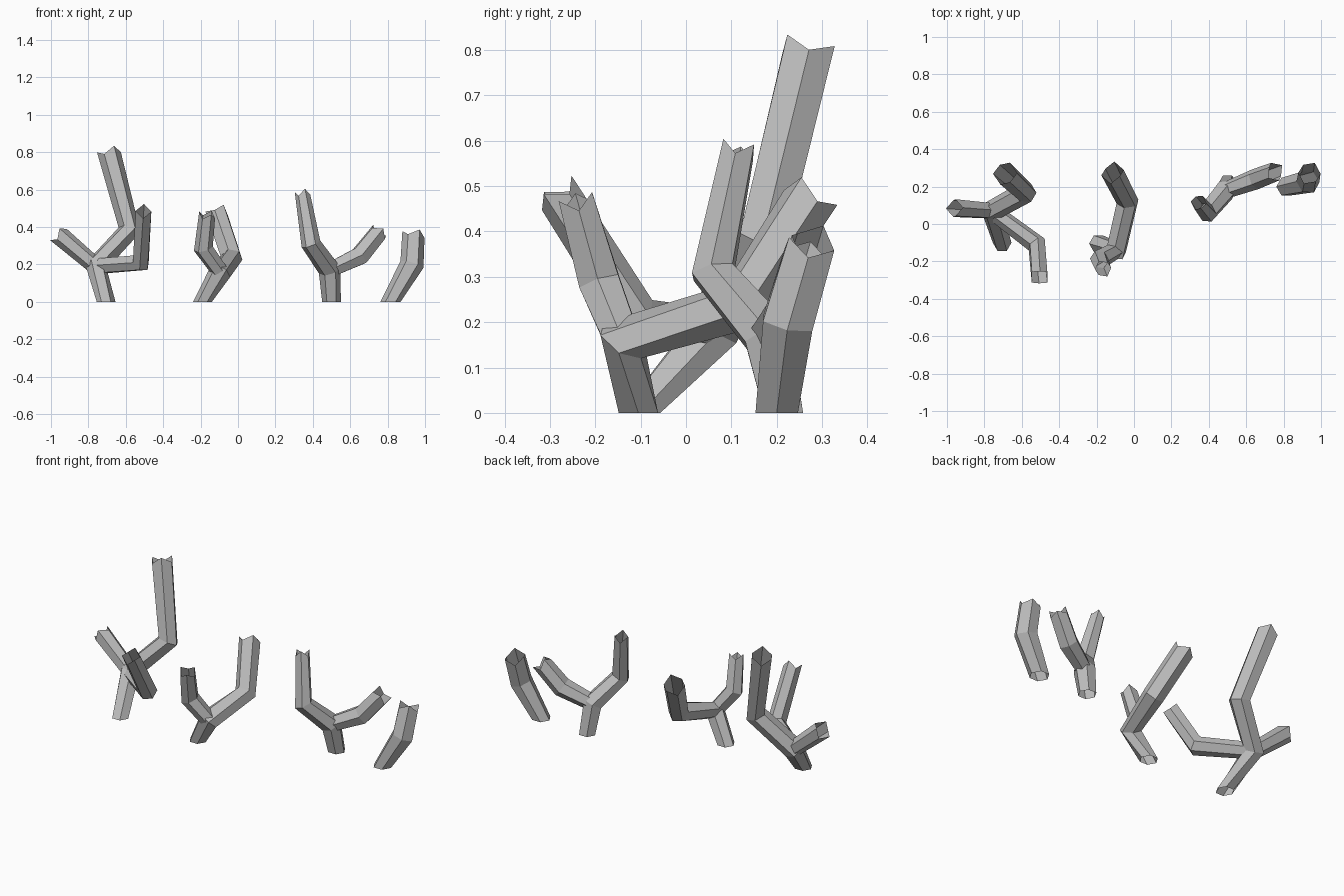
import bpy
import bmesh
from math import cos, sin, tau
from mathutils import Vector

cube = bpy.data.objects.get("Cube")
if cube:
    bpy.data.objects.remove(cube, do_unlink=True)

SIDES = 6

# Single pale stone colour
stone = bpy.data.materials.new("pale_grey")
stone.use_nodes = True
grey = (0.5, 0.5, 0.5, 1)
stone.diffuse_color = grey
stone.node_tree.nodes["Principled BSDF"].inputs["Base Color"].default_value = grey


def add_tube(bm, path, rooted):
    """Open hexagonal tube through (x, y, z, radius) points with a notched tip."""
    points = [Vector(p[:3]) for p in path]
    steps = [(b - a).normalized() for a, b in zip(points, points[1:])]
    last = len(points) - 1
    rings = []
    side = tangent = None
    for i, point in enumerate(points):
        if i == 0:
            new = Vector((0, 0, 1)) if rooted else steps[0]
        elif i == last:
            new = steps[-1]
        else:
            new = (steps[i - 1] + steps[i]).normalized()
        # Carry the ring orientation along so the tube does not twist
        if side is None:
            side = Vector((1, 0, 0)) if abs(new.x) < 0.8 else Vector((0, 1, 0))
        else:
            side = tangent.rotation_difference(new) @ side
        side = (side - new * side.dot(new)).normalized()
        tangent = new
        other = tangent.cross(side)
        ring = []
        for k in range(SIDES):
            a = tau * k / SIDES
            co = point + (side * cos(a) + other * sin(a)) * path[i][3]
            if i == last:
                co += tangent * (0.015 if k % 2 else -0.015)
            ring.append(bm.verts.new(co))
        rings.append(ring)
    for low, high in zip(rings, rings[1:]):
        for k in range(SIDES):
            n = (k + 1) % SIDES
            bm.faces.new((low[k], low[n], high[n], high[k]))


def add_coral(name, trunk, *branches):
    bm = bmesh.new()
    add_tube(bm, trunk, True)
    for branch in branches:
        # Side branches begin inside the fork of the trunk
        add_tube(bm, [trunk[1][:3] + (0.045,)] + branch, False)
    mesh = bpy.data.meshes.new(name)
    bm.to_mesh(mesh)
    bm.free()
    mesh.materials.append(stone)
    obj = bpy.data.objects.new(name, mesh)
    bpy.context.collection.objects.link(obj)


# Tall coral with three arms
add_coral(
    "three_armed_coral",
    [(-0.705, -0.1, 0, 0.05), (-0.76, 0.07, 0.19, 0.06),
     (-0.58, 0.17, 0.385, 0.06), (-0.69, 0.27, 0.8, 0.062)],
    [(-0.96, 0.085, 0.36, 0.052)],
    [(-0.52, -0.11, 0.21, 0.053), (-0.505, -0.285, 0.485, 0.048)],
)

# Coral reaching front and back
add_coral(
    "two_armed_coral",
    [(-0.19, -0.105, 0, 0.05), (-0.095, -0.14, 0.16, 0.06),
     (-0.035, 0.12, 0.235, 0.06), (-0.115, 0.275, 0.475, 0.06)],
    [(-0.185, -0.19, 0.285, 0.052), (-0.165, -0.24, 0.465, 0.044)],
)

# Forked coral with one upright arm
add_coral(
    "forked_coral",
    [(0.5, 0.215, 0, 0.05), (0.49, 0.18, 0.17, 0.06),
     (0.39, 0.06, 0.31, 0.053), (0.345, 0.115, 0.58, 0.04)],
    [(0.65, 0.24, 0.245, 0.056), (0.755, 0.28, 0.375, 0.052)],
)

# Single bent stump
add_coral(
    "single_coral",
    [(0.815, 0.2, 0, 0.054), (0.93, 0.225, 0.2, 0.064),
     (0.938, 0.272, 0.36, 0.06)],
)
